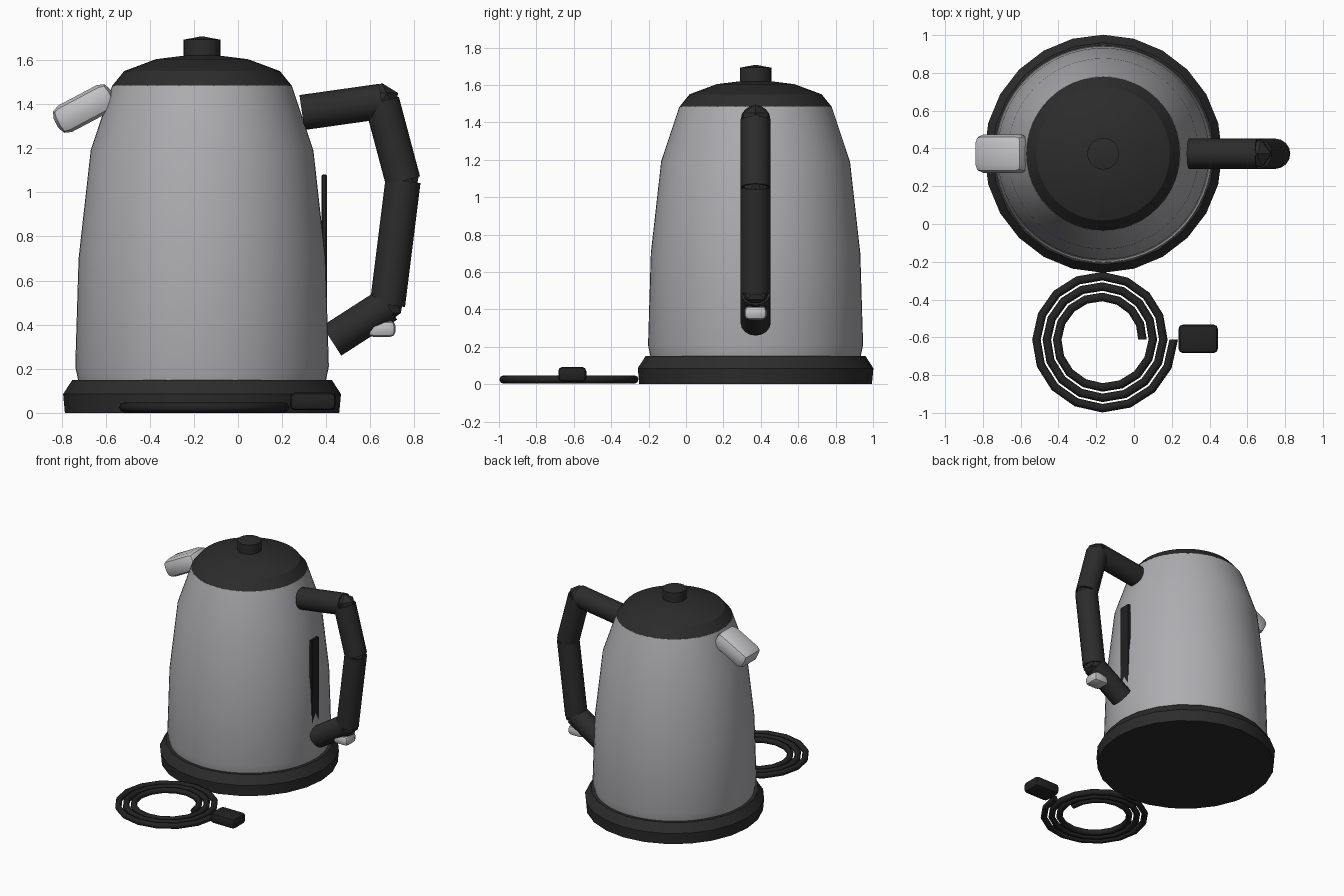
import bpy, bmesh, math
from mathutils import Vector, Matrix

if "Cube" in bpy.data.objects:
    bpy.data.objects.remove(bpy.data.objects["Cube"])

CX, CY = -0.163, 0.372   # kettle axis


def material(name, r, g, b):
    m = bpy.data.materials.new(name)
    m.diffuse_color = (r, g, b, 1)
    m.use_nodes = True
    m.node_tree.nodes["Principled BSDF"].inputs["Base Color"].default_value = m.diffuse_color
    return m


STEEL = material("brushed_steel", 0.42, 0.42, 0.44)
BRIGHT = material("bright_steel", 0.55, 0.55, 0.57)
BLACK = material("black_plastic", 0.025, 0.025, 0.025)
DARK = material("dark_rubber", 0.016, 0.016, 0.016)


def finish(bm, name, mat, angle=30):
    bmesh.ops.recalc_face_normals(bm, faces=bm.faces)
    me = bpy.data.meshes.new(name)
    bm.to_mesh(me)
    bm.free()
    me.materials.append(mat)
    ob = bpy.data.objects.new(name, me)
    bpy.context.collection.objects.link(ob)
    bpy.ops.object.select_all(action='DESELECT')
    ob.select_set(True)
    bpy.context.view_layer.objects.active = ob
    bpy.ops.object.shade_smooth_by_angle(angle=math.radians(angle))
    return ob


def lathe(name, profile, sides, mat):
    """Spin (radius, z) points about the kettle axis."""
    bm = bmesh.new()
    rings = []
    for r, z in profile:
        if r == 0:
            rings.append([bm.verts.new((CX, CY, z))] * sides)
        else:
            rings.append([bm.verts.new((CX + r * math.cos(t), CY + r * math.sin(t), z))
                          for t in (math.tau * i / sides for i in range(sides))])
    for a, b in zip(rings, rings[1:]):
        for i in range(sides):
            j = (i + 1) % sides
            bm.faces.new(list(dict.fromkeys((a[i], a[j], b[j], b[i]))))
    return finish(bm, name, mat)


def block(name, centre, size, bevel, mat, tilt=0, segments=1):
    """Bevelled box, tilted about the y axis."""
    bm = bmesh.new()
    bmesh.ops.create_cube(bm, size=1, matrix=Matrix.Diagonal((*size, 1)))
    bmesh.ops.bevel(bm, geom=bm.edges[:], offset=bevel, segments=segments,
                    profile=0.5, affect='EDGES')
    bm.transform(Matrix.Translation(centre) @ Matrix.Rotation(math.radians(tilt), 4, 'Y'))
    return finish(bm, name, mat)


# Power base, body, lid and knob
lathe("power_base", [(0, 0), (0.622, 0), (0.63, 0.085), (0.588, 0.15), (0, 0.15)], 24, BLACK)
lathe("body", [(0, 0.14), (0.56, 0.14), (0.575, 0.21), (0.56, 0.70), (0.505, 1.19),
               (0.407, 1.484), (0, 1.484)], 64, STEEL)
lathe("lid", [(0, 1.48), (0.408, 1.482), (0.353, 1.55), (0.208, 1.604), (0.08, 1.62),
              (0, 1.62)], 48, BLACK)
lathe("lid_knob", [(0, 1.61), (0.084, 1.61), (0.084, 1.692), (0, 1.708)], 24, BLACK)

# Spout
block("spout", (-0.697, CY, 1.380), (0.29, 0.205, 0.135), 0.045, BRIGHT, tilt=-28, segments=2)

# Water level strip on the handle side
block("water_window", (0.391, CY, 0.73), (0.024, 0.09, 0.70), 0.004, DARK)

# Handle: straight tubes with faceted ball joints
path = [Vector((x, CY, z)) for x, z in
        ((0.29, 1.362), (0.652, 1.413), (0.748, 1.052), (0.678, 0.49), (0.425, 0.327))]
for n, (a, b) in enumerate(zip(path, path[1:])):
    bm = bmesh.new()
    d = b - a
    bmesh.ops.create_cone(bm, cap_ends=True, segments=16, radius1=0.08, radius2=0.08,
                          depth=d.length,
                          matrix=Matrix.Translation((a + b) / 2)
                          @ d.to_track_quat('Z', 'Y').to_matrix().to_4x4())
    finish(bm, f"handle_tube_{n + 1}", BLACK)
for n, p in enumerate(path[1:-1]):
    bm = bmesh.new()
    bmesh.ops.create_icosphere(bm, subdivisions=1, radius=0.083, matrix=Matrix.Translation(p))
    finish(bm, f"handle_joint_{n + 1}", BLACK)

# Switch under the handle
block("switch", (0.652, CY, 0.381), (0.125, 0.12, 0.074), 0.025, BRIGHT, segments=2)

# Coiled cord: three flat spiral turns
turns, per_turn, tube, sides = 3, 16, 0.0225, 8
bm = bmesh.new()
rings = []
for i in range(turns * per_turn + 1):
    t = math.tau * i / per_turn
    r = 0.212 + 0.055 * i / per_turn
    rings.append([bm.verts.new((-0.167 + (r + tube * math.cos(u)) * math.cos(t),
                                -0.612 + (r + tube * math.cos(u)) * math.sin(t),
                                0.025 + tube * math.sin(u)))
                  for u in (math.tau * k / sides for k in range(sides))])
for a, b in zip(rings, rings[1:]):
    for k in range(sides):
        m = (k + 1) % sides
        bm.faces.new((a[k], a[m], b[m], b[k]))
bm.faces.new(rings[0])
bm.faces.new(rings[-1])
finish(bm, "coiled_cord", DARK, 50)

# Plug
block("plug", (0.34, -0.608, 0.052), (0.208, 0.15, 0.08), 0.022, DARK, segments=2)
